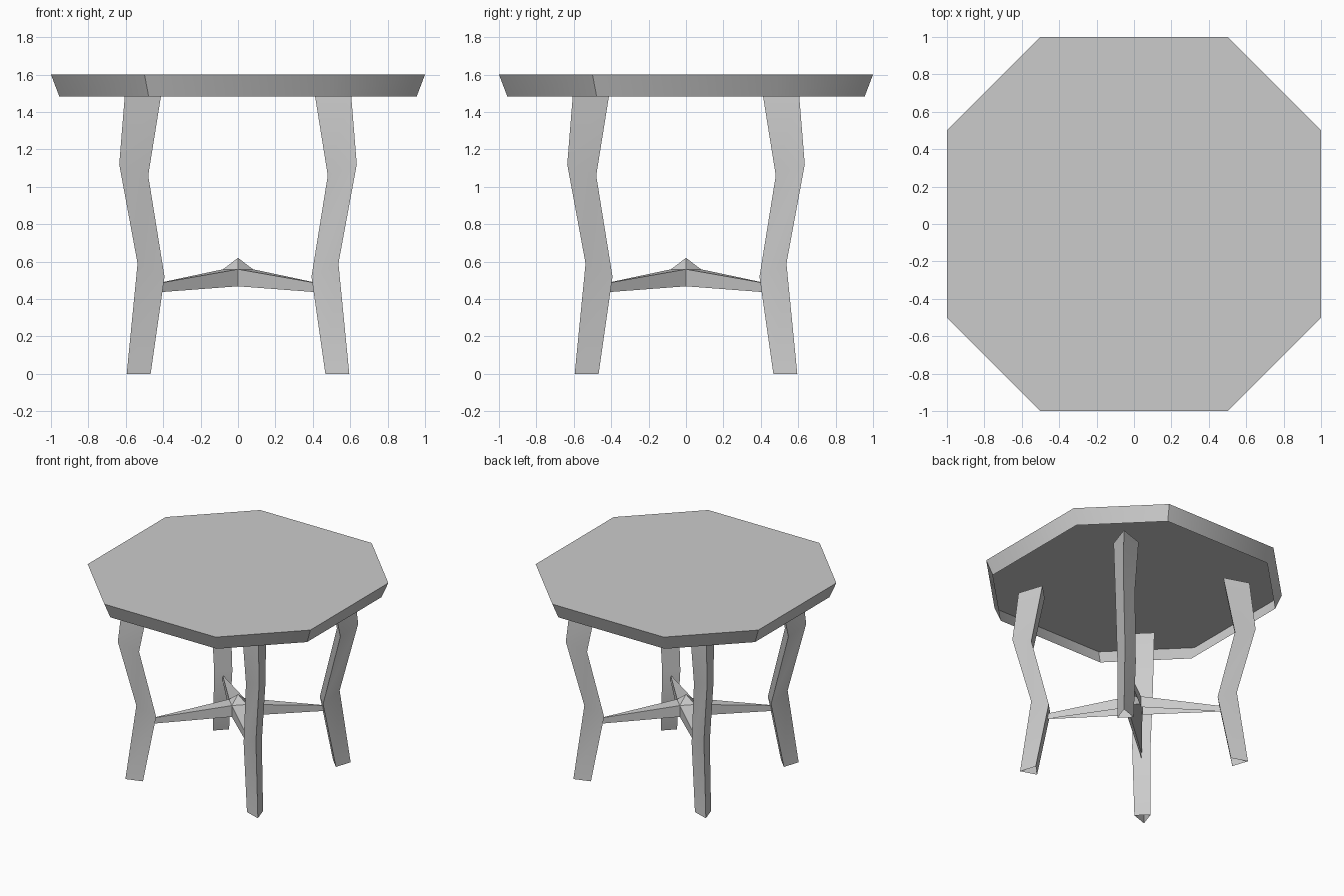
import bpy, bmesh, math
from mathutils import Vector, Matrix

if "Cube" in bpy.data.objects:
    bpy.data.objects.remove(bpy.data.objects["Cube"])

grey = bpy.data.materials.new("plain grey")
grey.use_nodes = True
colour = (0.6, 0.6, 0.6, 1)
grey.diffuse_color = colour
grey.node_tree.nodes["Principled BSDF"].inputs["Base Color"].default_value = colour


def finish(name, bm, smooth_angle=None):
    bmesh.ops.recalc_face_normals(bm, faces=bm.faces)
    mesh = bpy.data.meshes.new(name)
    bm.to_mesh(mesh)
    bm.free()
    mesh.materials.append(grey)
    obj = bpy.data.objects.new(name, mesh)
    bpy.context.collection.objects.link(obj)
    if smooth_angle:
        bpy.ops.object.select_all(action='DESELECT')
        obj.select_set(True)
        bpy.context.view_layer.objects.active = obj
        bpy.ops.object.shade_smooth_by_angle(angle=math.radians(smooth_angle))


def loft(bm, rings):
    """Bridge consecutive closed rings of points; return the vertex rings."""
    rings = [[bm.verts.new(p) for p in ring] for ring in rings]
    for low, high in zip(rings, rings[1:]):
        n = len(low)
        for i in range(n):
            j = (i + 1) % n
            bm.faces.new((low[i], low[j], high[j], high[i]))
    return rings


# Tabletop: octagonal top with a tapering rim, hollow underneath
octagon = []
for k in range(4):
    turn = Matrix.Rotation(k * math.pi / 2, 3, 'Z')
    octagon += [turn @ Vector((1, -0.5, 0)), turn @ Vector((1, 0.5, 0))]
bm = bmesh.new()
bottom, top = loft(bm, [[p * s + Vector((0, 0, z)) for p in octagon]
                        for s, z in ((0.955, 1.482), (1, 1.6))])
bm.faces.new(top)
# Every second rim corner is a hard seam
for low_vert, high_vert in zip(bottom[::2], top[::2]):
    bm.edges.get((low_vert, high_vert)).smooth = False
finish("tabletop", bm, 50)

# Legs: bent triangular tubes on the diagonals, ridge facing outwards
# Each station: outer ridge (x, z), inner edge (x, z)
stations = [((0.595, 0), (0.467, 0)), ((0.537, 0.59), (0.393, 0.52)),
            ((0.635, 1.12), (0.48, 1.06)), ((0.603, 1.515), (0.407, 1.515))]
root2 = math.sqrt(2)
corner_names = ("back_left", "back_right", "front_right", "front_left")
for k, corner in enumerate(corner_names):
    turn = Matrix.Rotation(math.pi / 4 + k * math.pi / 2, 3, 'Z')
    rings = []
    for (xo, zo), (xi, zi) in stations:
        half = (xo - xi) * root2 / 3
        back = xi * root2 + half
        rings.append([turn @ Vector(p) for p in
                      ((xo * root2, 0, zo), (back, half, zi), (back, -half, zi))])
    bm = bmesh.new()
    loft(bm, rings)
    finish(corner + "_leg", bm, 40)

# Stretcher: four-pointed star, hollow underneath, with a small pyramid on top
bm = bmesh.new()
tip, notch = 0.465, 0.08


def star_ring(tip_z, notch_z):
    ring = []
    for k in range(4):
        turn = Matrix.Rotation(k * math.pi / 2, 3, 'Z')
        ring += [turn @ Vector((notch, 0, notch_z)), turn @ Vector((tip, tip, tip_z))]
    return ring


low, high = loft(bm, [star_ring(0.433, 0.468), star_ring(0.477, 0.559)])
peak = bm.verts.new((0, 0, 0.62))
for k in range(0, 8, 2):
    after = (k + 2) % 8
    bm.faces.new((high[k], high[k + 1], high[after]))
    bm.faces.new((high[k], high[after], peak))
finish("star_stretcher", bm)
